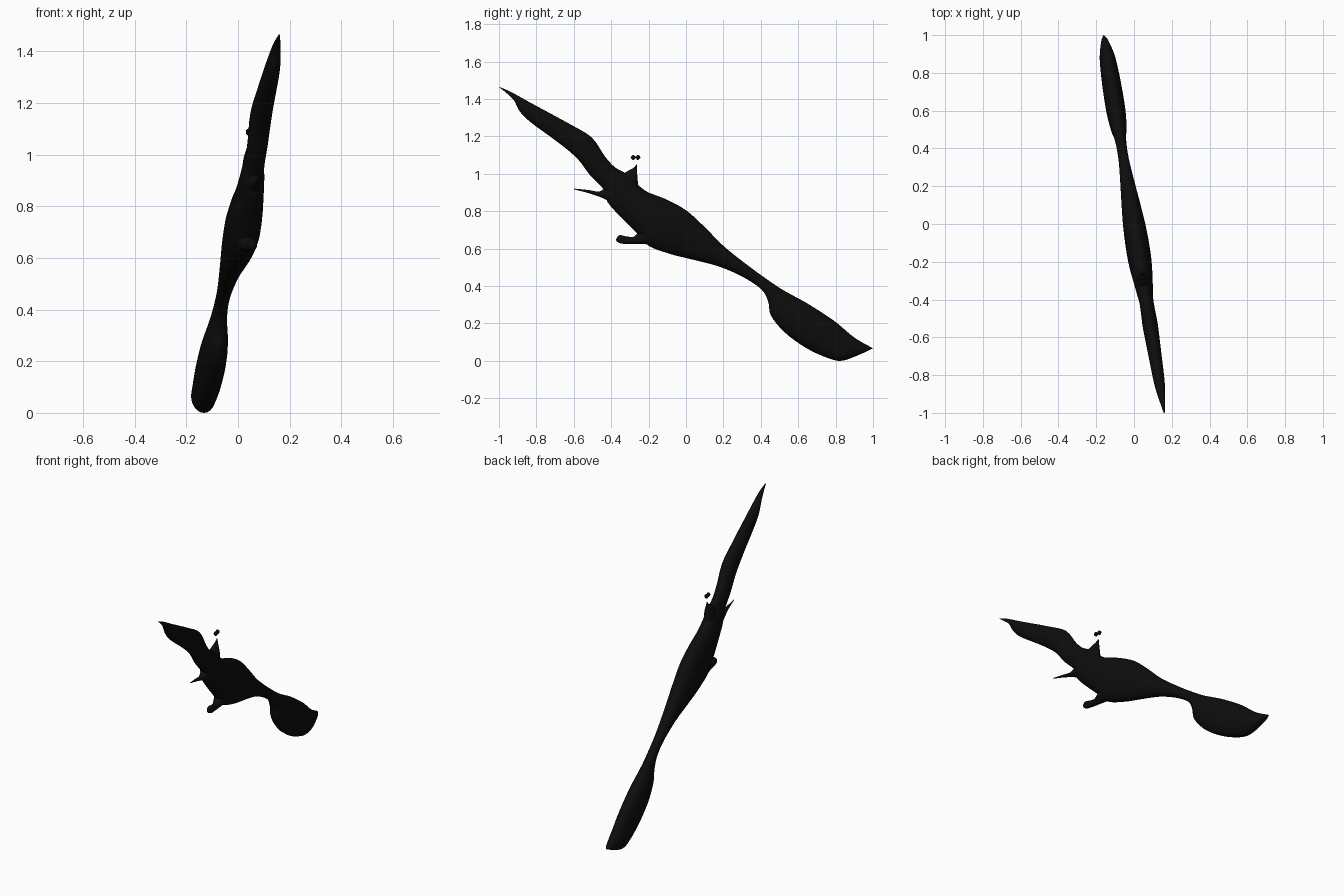
import bpy, bmesh, math
from mathutils import Vector

SLOPE = -0.16            # the flat creature is turned slightly about z: x = SLOPE * y
mat = bpy.data.materials.new("black")
mat.diffuse_color = (0.004, 0.004, 0.004, 1)


def spline(p0, p1, p2, p3, t):
    return 0.5 * (2*p1 + (p2-p0)*t + (2*p0-5*p1+4*p2-p3)*t*t + (3*p1-p0-3*p2+p3)*t**3)


def loft(name, stations, steps=4, sides=24):
    """Elliptical loft; station = (upper y, upper z, lower y, lower z, half thickness)."""
    n = len(stations)
    get = lambda i: stations[max(0, min(n-1, i))]
    dense = []
    for i in range(n-1):
        for s in range(steps):
            dense.append([spline(*v, s/steps) for v in zip(get(i-1), get(i), get(i+1), get(i+2))])
    dense.append(stations[-1])
    bm = bmesh.new()
    rings = []
    for uy, uz, ly, lz, h in dense:
        ring = []
        for k in range(sides):
            a = 2*math.pi*k/sides
            c, w = math.cos(a), math.sin(a)*h
            y, z = (uy+ly)/2 + (uy-ly)/2*c, (uz+lz)/2 + (uz-lz)/2*c
            ring.append(bm.verts.new((SLOPE*y + w, y - SLOPE*w, max(z, 0))))
        rings.append(ring)
    for a, b in zip(rings, rings[1:]):
        for k in range(sides):
            j = (k+1) % sides
            bm.faces.new((a[k], a[j], b[j], b[k]))
    bm.faces.new(rings[0])
    bm.faces.new(rings[-1])
    bmesh.ops.recalc_face_normals(bm, faces=bm.faces)
    for f in bm.faces:
        f.smooth = True
    me = bpy.data.meshes.new(name)
    bm.to_mesh(me)
    bm.free()
    me.materials.append(mat)
    ob = bpy.data.objects.new(name, me)
    bpy.context.collection.objects.link(ob)
    return ob


# Main body from upper pointed tip down to the broad paddle
loft("body", [
    (-1.0, 1.465, -.998, 1.462, .003), (-.94, 1.44, -.925, 1.40, .015),
    (-.85, 1.39, -.89, 1.335, .025), (-.78, 1.352, -.83, 1.275, .03),
    (-.62, 1.265, -.68, 1.165, .036), (-.505, 1.195, -.58, 1.08, .04),
    (-.435, 1.095, -.515, .995, .038), (-.38, 1.035, -.435, .91, .037),
    (-.32, 1.0, -.42, .85, .042), (-.25, .935, -.355, .775, .05),
    (-.2, .90, -.265, .685, .058), (-.11, .865, -.2, .615, .062),
    (0, .805, -.08, .57, .06), (.1, .715, .02, .545, .053),
    (.205, .61, .18, .503, .04), (.34, .503, .31, .445, .028),
    (.42, .445, .405, .38, .027), (.5, .39, .44, .315, .033),
    (.57, .35, .455, .24, .042), (.66, .30, .53, .15, .05),
    (.79, .215, .64, .07, .05), (.88, .14, .75, .018, .046),
    (.93, .105, .83, 0, .04), (.985, .075, .92, .03, .022),
    (1.0, .067, .985, .06, .004)])

# Ear point on the upper side
loft("upper_horn", [(-.38, .97, -.25, .90, .035), (-.32, 1.01, -.258, .96, .025),
                    (-.28, 1.032, -.262, 1.015, .01), (-.265, 1.05, -.263, 1.048, .002)])

# Thin forward spike
loft("front_spike", [(-.42, .94, -.36, .82, .035), (-.46, .906, -.435, .865, .02),
                     (-.52, .913, -.51, .893, .01), (-.6, .921, -.599, .917, .002)])

# Blunt lower stub
loft("lower_stub", [(-.22, .74, -.16, .62, .045), (-.272, .668, -.25, .625, .025),
                    (-.31, .664, -.305, .624, .018), (-.352, .672, -.345, .627, .018),
                    (-.368, .66, -.366, .635, .012), (-.374, .65, -.374, .645, .002)])

# Two tiny loose bits above the horn
for i, y in enumerate((-.282, -.257)):
    loft("loose_bit_%d" % (i+1), [(y-.014, 1.089, y-.014, 1.087, .002), (y-.004, 1.1, y-.004, 1.075, .01),
                                  (y+.004, 1.1, y+.004, 1.075, .01), (y+.014, 1.089, y+.014, 1.087, .002)],
         steps=3, sides=12)
